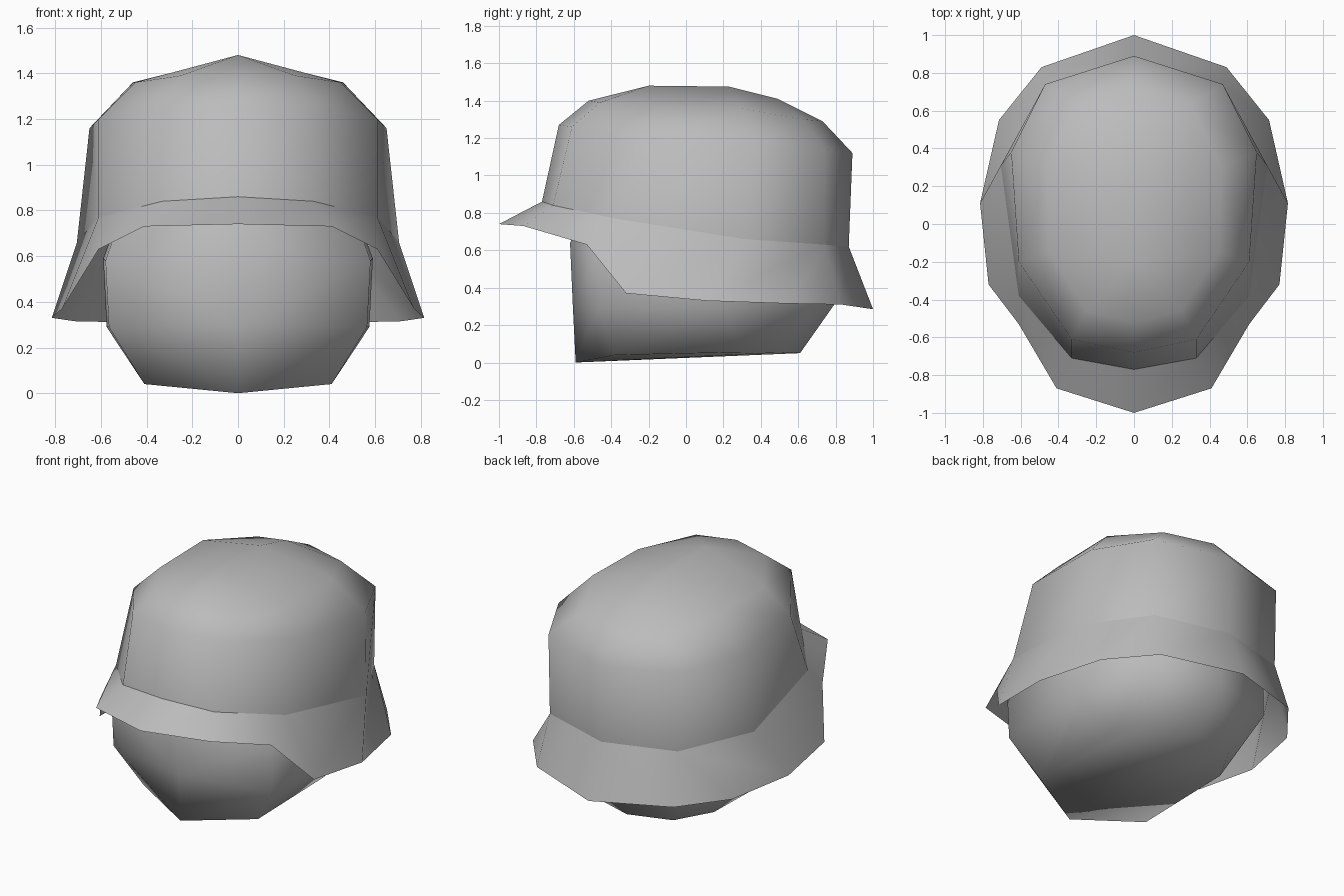
import bpy, bmesh

cube = bpy.data.objects.get("Cube")
if cube:
    bpy.data.objects.remove(cube, do_unlink=True)

grey = bpy.data.materials.new("plain_grey")
grey.use_nodes = True
colour = (0.5, 0.5, 0.5, 1)
grey.diffuse_color = colour
grey.node_tree.nodes["Principled BSDF"].inputs["Base Color"].default_value = colour


def skin(name, rings, cap=False):
    """Skin half rings (back to front on the +x side) and mirror them."""
    bm = bmesh.new()
    rows = [[bm.verts.new(p) for p in ring] for ring in rings]
    for low, high in zip(rows, rows[1:]):
        for i in range(len(low) - 1):
            bm.faces.new((low[i + 1], low[i], high[i], high[i + 1]))
    if cap:
        bm.faces.new(rows[0])
    # repeated points collapse to triangles
    bmesh.ops.remove_doubles(bm, verts=bm.verts, dist=0.001)
    bmesh.ops.recalc_face_normals(bm, faces=bm.faces)
    top = max(bm.faces, key=lambda f: f.calc_center_median().x)
    if top.normal.x < 0:
        bmesh.ops.reverse_faces(bm, faces=bm.faces)
    for f in bm.faces:
        f.smooth = True
    mesh = bpy.data.meshes.new(name)
    bm.to_mesh(mesh)
    bm.free()
    mesh.materials.append(grey)
    obj = bpy.data.objects.new(name, mesh)
    bpy.context.collection.objects.link(obj)
    mirror = obj.modifiers.new("mirror", "MIRROR")
    mirror.merge_threshold = 0.002
    return obj


# Helmet dome, from the crease up to the spine
crease = [(0, .87, .62), (.46, .74, .63), (.705, .31, .66),
          (.61, -.38, .77), (.33, -.71, .84), (0, -.77, .86)]
shoulder = [(0, .89, 1.12), (.47, .74, 1.14), (.65, .38, 1.16),
            (.61, -.2, 1.2), (.33, -.61, 1.26), (0, -.68, 1.27)]
crown = [(0, .73, 1.29), (.3, .63, 1.3), (.46, .3, 1.36),
         (.45, -.15, 1.36), (.25, -.46, 1.39), (0, -.52, 1.4)]
front_top, mid_top, back_top = (0, -.2, 1.48), (0, .23, 1.475), (0, .49, 1.41)
spine = [back_top, back_top, mid_top, front_top, front_top, front_top]
skin("helmet_dome", [crease, shoulder, crown, spine])

# Flared brim with visor and side flaps
rim = [(0, 1, .285), (.49, .83, .31), (.715, .55, .315), (.815, .11, .33),
       (.77, -.32, .37), (.61, -.53, .63), (.41, -.87, .73), (0, -1, .74)]
brim_top = [crease[i] for i in (0, 1, 1, 2, 3, 3, 4, 5)]
skin("helmet_brim", [rim, brim_top])

# Head under the helmet
chin = [(0, .61, .05), (.28, .53, .055), (.41, .3, .055),
        (.41, -.38, .04), (0, -.59, 0)]
jaw = [(0, .8, .32), (.45, .65, .32), (.575, .2, .29),
       (.565, -.47, .29), (0, -.605, .3)]
cheek = [(0, .82, .6), (.44, .66, .6), (.59, .2, .59),
         (.58, -.47, .58), (0, -.62, .64)]
forehead = [(x * .82, y * .82, .88) for x, y, z in cheek]
skin("head", [chin, jaw, cheek, forehead], cap=True)
